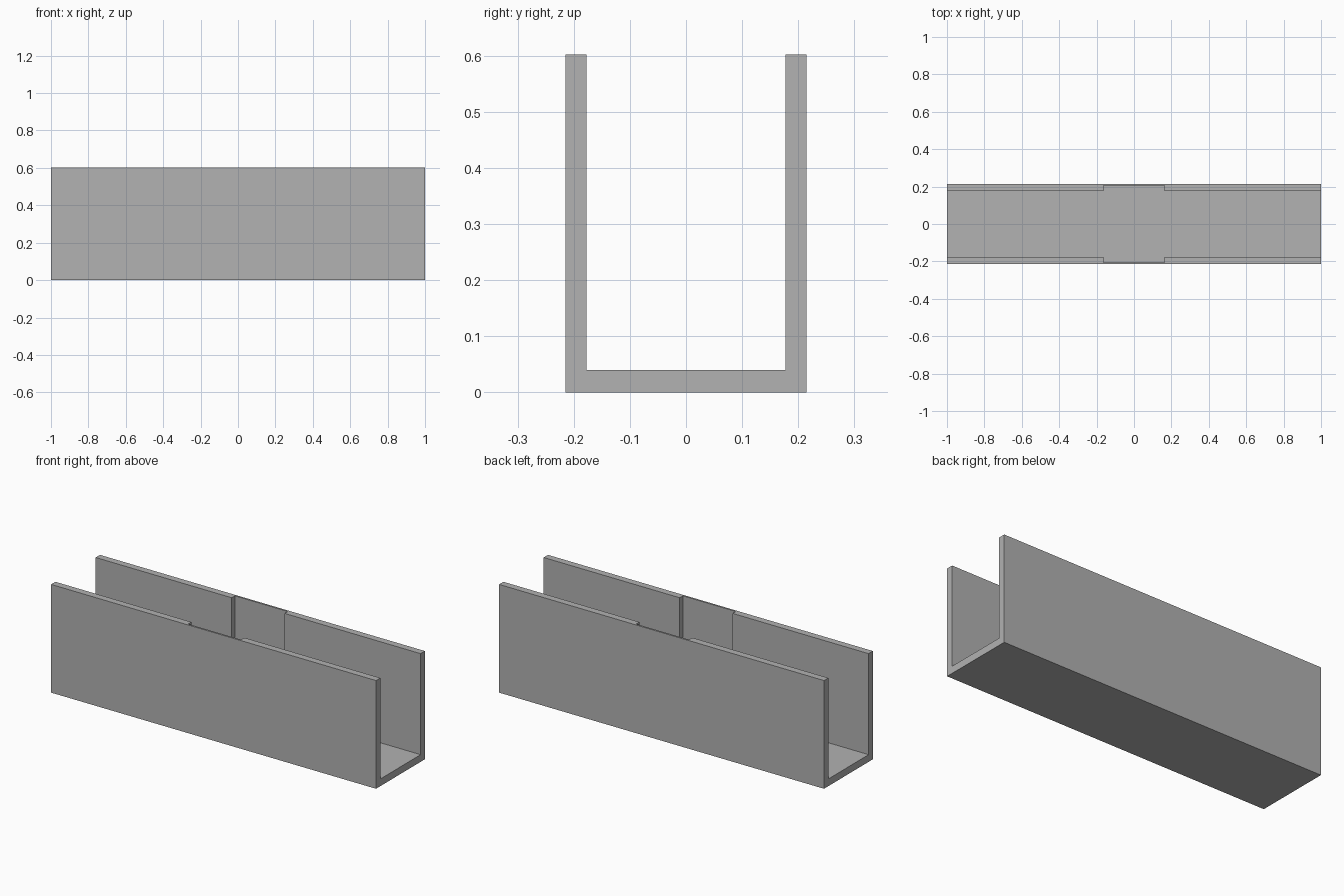
import bpy
import bmesh
from mathutils import Vector

default = bpy.data.objects.get("Cube")
if default:
    bpy.data.objects.remove(default, do_unlink=True)

LENGTH, HEIGHT = 2.0, 0.602
OUTER, INNER, FLOOR = 0.215, 0.177, 0.04
RECESS_HALF, RECESS_Y = 0.163, 0.205

grey = bpy.data.materials.new("plain grey")
grey.use_nodes = True
colour = (0.445, 0.445, 0.445, 1)
grey.diffuse_color = colour
grey.node_tree.nodes["Principled BSDF"].inputs["Base Color"].default_value = colour


def extrude_along_x(name, profile, half_length):
    """Solid made from a (y, z) outline, centred on x = 0."""
    bm = bmesh.new()
    face = bm.faces.new([bm.verts.new((-half_length, y, z)) for y, z in profile])
    moved = bmesh.ops.extrude_face_region(bm, geom=[face], use_keep_orig=True)
    verts = [g for g in moved["geom"] if isinstance(g, bmesh.types.BMVert)]
    bmesh.ops.translate(bm, verts=verts, vec=Vector((2 * half_length, 0, 0)))
    bmesh.ops.recalc_face_normals(bm, faces=bm.faces)
    mesh = bpy.data.meshes.new(name)
    bm.to_mesh(mesh)
    bm.free()
    mesh.materials.append(grey)
    obj = bpy.data.objects.new(name, mesh)
    bpy.context.collection.objects.link(obj)
    return obj


# U-shaped channel: floor and two side walls in one solid
half = [(OUTER, 0), (OUTER, HEIGHT), (INNER, HEIGHT), (INNER, FLOOR)]
channel = extrude_along_x(
    "channel", half + [(-y, z) for y, z in reversed(half)], LENGTH / 2)

# Shallow recess in the middle of both inner walls, down to the floor
top = HEIGHT + 0.1
cutter = extrude_along_x(
    "recess_cutter",
    [(-RECESS_Y, FLOOR), (RECESS_Y, FLOOR), (RECESS_Y, top), (-RECESS_Y, top)],
    RECESS_HALF)
cutter.hide_render = True
cutter.hide_set(True)

cut = channel.modifiers.new("recess", "BOOLEAN")
cut.operation = "DIFFERENCE"
cut.solver = "EXACT"
cut.object = cutter
